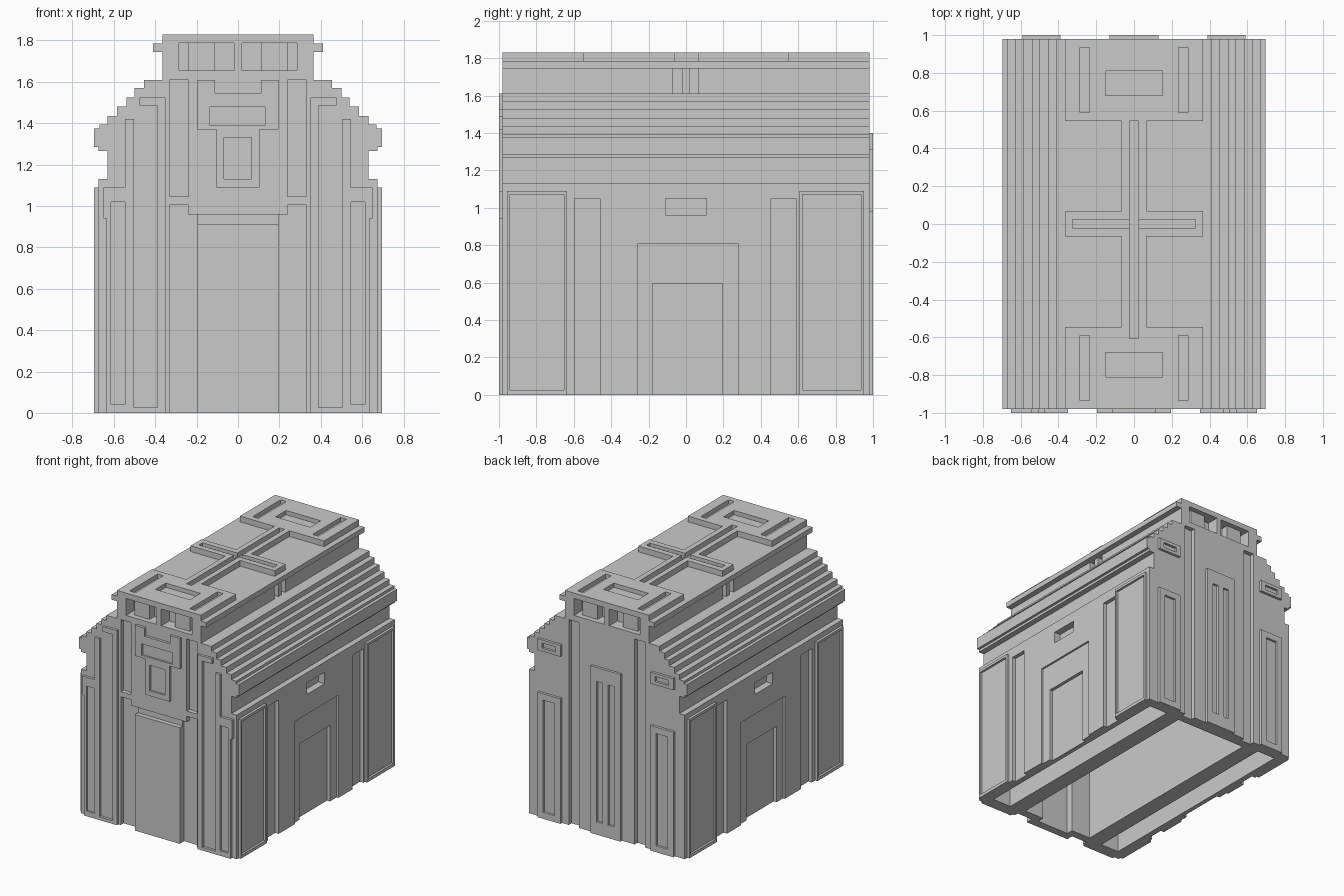
import bpy, bmesh

cube = bpy.data.objects.get("Cube")
if cube:
    bpy.data.objects.remove(cube, do_unlink=True)

grey = bpy.data.materials.new("stone_grey")
grey.use_nodes = True
GREY = (0.59, 0.59, 0.59, 1)
grey.diffuse_color = GREY
grey.node_tree.nodes["Principled BSDF"].inputs["Base Color"].default_value = GREY


def prism(name, outline, y0, y1):
    """Extrude an x-z outline from y0 to y1."""
    bm = bmesh.new()
    face = bm.faces.new([bm.verts.new((x, y0, z)) for x, z in outline])
    out = bmesh.ops.extrude_face_region(bm, geom=[face])
    verts = [g for g in out["geom"] if isinstance(g, bmesh.types.BMVert)]
    bmesh.ops.translate(bm, verts=verts, vec=(0, y1 - y0, 0))
    bmesh.ops.recalc_face_normals(bm, faces=bm.faces)
    mesh = bpy.data.meshes.new(name)
    bm.to_mesh(mesh)
    bm.free()
    mesh.materials.append(grey)
    obj = bpy.data.objects.new(name, mesh)
    bpy.context.scene.collection.objects.link(obj)
    return obj


def box(name, x0, x1, y0, y1, z0, z1):
    return prism(name, [(x0, z0), (x1, z0), (x1, z1), (x0, z1)], y0, y1)


def carve(obj, x0, x1, y0, y1, z0, z1, mirror=False):
    """Cut a box out of obj, and its twin at -x when mirrored."""
    spans = [(x0, x1), (-x1, -x0)] if mirror else [(x0, x1)]
    for a, b in spans:
        cutter = box("cutter", a, b, y0, y1, z0, z1)
        cutter.hide_render = True
        mod = obj.modifiers.new("cut", "BOOLEAN")
        mod.operation, mod.solver, mod.object = "DIFFERENCE", "EXACT", cutter
        bpy.context.view_layer.objects.active = obj
        bpy.ops.object.modifier_apply(modifier=mod.name)
        bpy.data.objects.remove(cutter, do_unlink=True)


# Main hall with stepped eaves and raised clerestory
half = [(.675, 0), (.675, 1.13), (.63, 1.13), (.63, 1.265), (.675, 1.265), (.675, 1.285),
        (.695, 1.285), (.695, 1.375), (.67, 1.375), (.67, 1.395), (.63, 1.395), (.63, 1.435),
        (.585, 1.435), (.585, 1.48), (.54, 1.48), (.54, 1.525), (.5, 1.525), (.5, 1.57),
        (.455, 1.57), (.455, 1.61), (.365, 1.61), (.365, 1.745), (.41, 1.745), (.41, 1.785),
        (.365, 1.785), (.365, 1.83)]
hall = prism("hall", half + [(-x, z) for x, z in reversed(half)], -.98, .98)

# Hollow underside with an entry niche and a channel along each side
carve(hall, -.31, .31, -.88, .88, -.1, 1)
carve(hall, -.14, .14, -.935, -.8, -.1, .9)
carve(hall, .44, .6, -.9, .9, -.1, .8, True)

# Roof: sunken panels and slots
for y0, y1 in ((.07, .545), (-.545, -.065)):
    carve(hall, .065, .5, y0, y1, 1.785, 2, True)
carve(hall, -.023, .023, -.605, .545, 1.79, 2)
carve(hall, .02, .325, -.02, .025, 1.805, 2, True)
for s in (-1, 1):
    for a, b, x0, x1, m in ((.59, .935, .235, .285, True), (.68, .81, -.15, .15, False)):
        carve(hall, x0, x1, min(s * a, s * b), max(s * a, s * b), 1.797, 2, m)

# Clerestory: side notches and end windows
carve(hall, .32, .366, -.07, -.02, 1.61, 1.745, True)
carve(hall, .32, .366, .02, .065, 1.61, 1.745, True)
for s in (-1, 1):
    for x0, x1, depth in ((.02, .11, .1), (.11, .24, .04), (.24, .285, .1)):
        ya, yb = s * (.98 - depth), s * 1.1
        carve(hall, x0, x1, min(ya, yb), max(ya, yb), 1.655, 1.787, True)

# Side walls: doorway, slots and small window
carve(hall, .66, .8, -.26, .28, -.1, .805, True)
carve(hall, .635, .8, -.18, .195, -.1, .595, True)
carve(hall, .62, .8, -.11, .11, .96, 1.05, True)
for y0, y1 in ((-.595, -.46), (.455, .59)):
    carve(hall, .645, .8, y0, y1, -.1, 1.05, True)

# Front wall recesses around the door, rear wall tall slots
carve(hall, .24, .33, -1.1, -.945, 1.045, 1.61, True)
carve(hall, -.24, .24, -1.1, -.945, -.1, .96)
carve(hall, .24, .33, -1.1, -.945, -.1, 1.005, True)
carve(hall, .24, .33, .945, 1.1, -.1, 1.61, True)

# Framed corner panels on the side walls
for s in (-1, 1):
    for y0, y1, tag in ((-.958, -.635, "front"), (.608, .952, "rear")):
        xa, xb = sorted((s * .67, s * .695))
        panel = box(tag + "_corner_panel", xa, xb, y0, y1, 0, 1.09)
        xa, xb = sorted((s * .678, s * .8))
        carve(panel, xa, xb, y0 + .016, y1 - .016, .025, 1.07)

# Front door: set-back slab with a lower leaf in front
box("front_door_slab", -.195, .195, -.963, -.94, 0, .96)
box("front_door_leaf", -.195, .195, -1, -.95, 0, .91)

# Front crest with two sunken windows
side = [(.105, 1.09), (.105, 1.37), (.195, 1.37), (.195, 1.61), (.11, 1.61), (.11, 1.545)]
crest = prism("front_crest", side + [(-x, z) for x, z in reversed(side)], -1, -.97)
carve(crest, -.135, .13, -1.1, -.985, 1.39, 1.48)
carve(crest, -.067, .065, -1.1, -.985, 1.13, 1.33)

# Front pilasters: inner rib with hook, outer rib, slotted lower panel
for s in (-1, 1):
    def strip(name, x0, x1, z0, z1):
        a, b = sorted((s * x0, s * x1))
        return box(name, a, b, -1, -.97, z0, z1)
    strip("front_inner_rib", .35, .39, 0, 1.525)
    strip("front_hook", .39, .475, 1.485, 1.525)
    strip("front_outer_rib", .503, .545, 0, 1.42)
    strip("front_rib_foot", .39, .503, 0, .025)
    lower = strip("front_lower_panel", .545, .635, 0, 1.09)
    strip("front_panel_ear", .635, .65, .94, 1.09)
    a, b = sorted((s * .525, s * .615))
    carve(lower, a, b, -1.1, -.985, .04, 1.02)

# Rear: centre panel with two slits, hooks and slotted side panels
centre = box("rear_centre_panel", -.13, .13, .97, 1, 0, 1.31)
carve(centre, .025, .075, .982, 1.1, .1, 1.2, True)
for s in (-1, 1):
    a, b = sorted((s * .39, s * .59))
    hook = box("rear_hook", a, b, .97, 1, 1.31, 1.4)
    carve(hook, a + .04, b - .04, .982, 1.1, 1.335, 1.375)
    lower = box("rear_side_panel", a, b, .97, 1, 0, .98)
    carve(lower, a + .05, b - .05, .982, 1.1, .05, .93)
